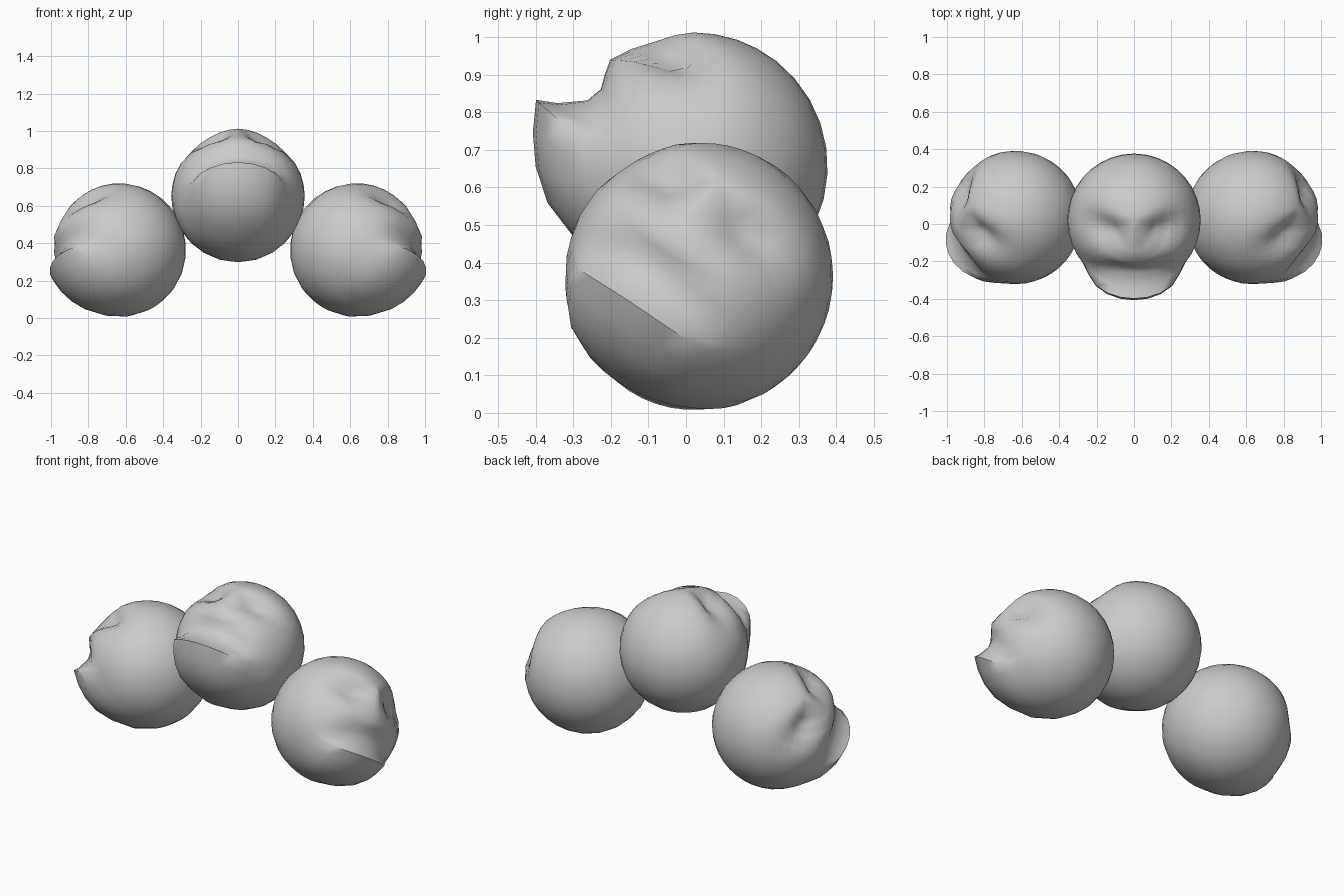
import bpy, bmesh, math
from mathutils import Vector, Matrix

if "Cube" in bpy.data.objects:
    bpy.data.objects.remove(bpy.data.objects["Cube"])

R = 0.357
N = 36
# Elevation rings (degrees): on the face centre line, at the mouth corners, round the back
CENTRE = [-70, -50, -30, -14, 0, 12, 23, 25, 32, 40, 46, 52, 62, 73, 82]
RADIUS = [.355, .36, .37, .40, .42, .437, .455, .40, .335, .325, .342, .362, .36, .357, .357]
CORNER = [-70, -52, -36, -22, -11, -1, 9, 13, 19, 30, 42, 53, 64, 73, 82]
BACK = [-75, -61, -48, -36, -25, -14, -3, 8, 19, 30, 41, 52, 62, 71, 81]


def face_point(i, az, lip, mouth):
    a = abs(az)
    r = R
    if a < mouth:
        t = (a / mouth) ** 2
        el = CENTRE[i] + (CORNER[i] - CENTRE[i]) * t
        d = RADIUS[i] - R
        r += d * lip * (1 - t) ** 0.65 if d > 0 else d * 1.1 * (1 - t) ** 0.5
    else:
        t = min(1, (a - mouth) / 60)
        el = CORNER[i] + (BACK[i] - CORNER[i]) * t
    el, az = math.radians(el), math.radians(az)
    d = Vector((math.cos(el) * math.sin(az), -math.cos(el) * math.cos(az), math.sin(el)))
    p = d * R
    # slanted eye hollows
    if p.z > 0:
        x, y = abs(p.x) - 0.15, p.y + 0.055
        along, across = x * 0.83 + y * 0.56, -x * 0.56 + y * 0.83
        r -= 0.068 * math.exp(-(along / 0.12) ** 2 - (across / 0.065) ** 2)
    return d * r


def head(name, centre, rot, lip=1.0, mouth=43, mirror=False):
    bm = bmesh.new()
    rings = [[bm.verts.new(face_point(i, (j * 360 / N + 180) % 360 - 180, lip, mouth))
              for j in range(N)] for i in range(len(CENTRE))]
    bottom = bm.verts.new((0, 0, -R))
    top = bm.verts.new((0, 0, R))
    for j in range(N):
        k = (j + 1) % N
        for lo, hi in zip(rings, rings[1:]):
            bm.faces.new((lo[j], lo[k], hi[k], hi[j]))
        bm.faces.new((bottom, rings[0][k], rings[0][j]))
        bm.faces.new((top, rings[-1][j], rings[-1][k]))
    m = Matrix.Translation(centre) @ rot.to_4x4()
    if mirror:
        m = Matrix.Scale(-1, 4, (1, 0, 0)) @ m
    bm.transform(m)
    bmesh.ops.recalc_face_normals(bm, faces=bm.faces)
    me = bpy.data.meshes.new(name)
    bm.to_mesh(me)
    bm.free()
    ob = bpy.data.objects.new(name, me)
    bpy.context.collection.objects.link(ob)
    bpy.ops.object.select_all(action='DESELECT')
    ob.select_set(True)
    bpy.context.view_layer.objects.active = ob
    bpy.ops.object.shade_smooth_by_angle(angle=math.radians(60))


# Middle head looks straight ahead; side heads look outward, down and rolled
head("middle_head", (0, 0.02, 0.655), Matrix.Identity(3))
X = Vector((.435, .742, -.512)).normalized()
M = Vector((.74, -.60, -.25))
M = (M - X * M.dot(X)).normalized()
U = M.cross(X)
a = math.radians(15.4)
Y = -math.cos(a) * M + math.sin(a) * U
Z = math.sin(a) * M + math.cos(a) * U
side = Matrix.Rotation(math.radians(6), 3, 'Z') @ Matrix((X, Y, Z)).transposed()
for name, mirror in (("right_head", False), ("left_head", True)):
    head(name, (0.635, 0.035, 0.363), side, 0.55, 41, mirror)
